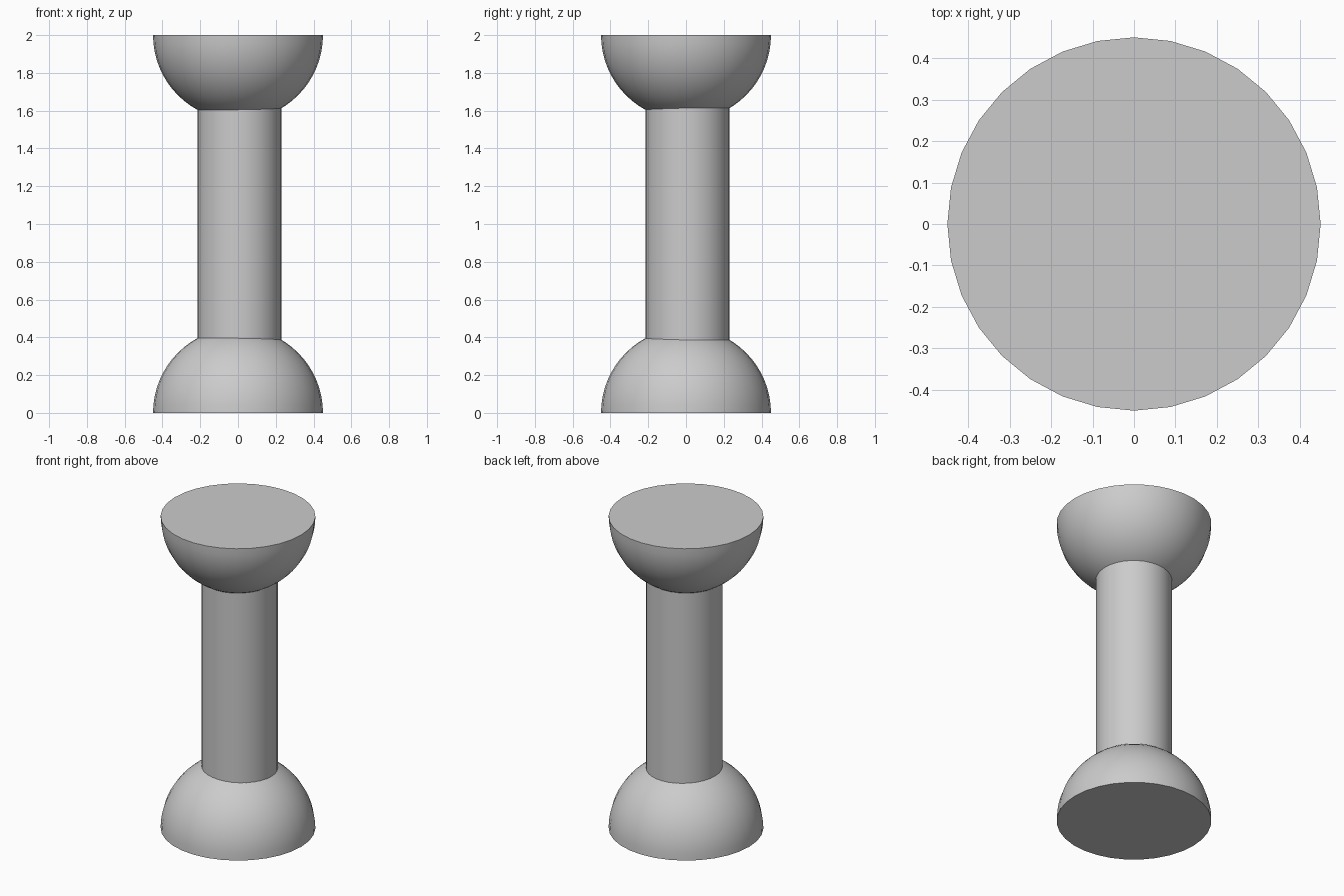
import bpy, bmesh
from math import radians
from mathutils import Matrix, Vector

cube = bpy.data.objects.get("Cube")
if cube:
    bpy.data.objects.remove(cube, do_unlink=True)

HEIGHT, BELL_RADIUS, BAR_RADIUS = 2.0, 0.45, 0.222

grey = bpy.data.materials.new("plain grey")
grey.use_nodes = True
colour = (0.6, 0.6, 0.6, 1)
grey.diffuse_color = colour
grey.node_tree.nodes["Principled BSDF"].inputs["Base Color"].default_value = colour


def add_part(name, bm):
    bmesh.ops.recalc_face_normals(bm, faces=bm.faces)
    mesh = bpy.data.meshes.new(name)
    bm.to_mesh(mesh)
    bm.free()
    mesh.materials.append(grey)
    part = bpy.data.objects.new(name, mesh)
    bpy.context.collection.objects.link(part)
    bpy.ops.object.select_all(action='DESELECT')
    part.select_set(True)
    bpy.context.view_layer.objects.active = part
    bpy.ops.object.shade_smooth_by_angle(angle=radians(30))
    return part


def half_ball(name, base_z, direction):
    # Sphere cut at its equator, capped flat, dome pointing along direction
    bm = bmesh.new()
    bmesh.ops.create_uvsphere(bm, u_segments=32, v_segments=32, radius=BELL_RADIUS)
    geom = bm.verts[:] + bm.edges[:] + bm.faces[:]
    bmesh.ops.bisect_plane(bm, geom=geom, dist=1e-5, plane_co=(0, 0, 0),
                           plane_no=(0, 0, -direction), clear_outer=True)
    rim = [e for e in bm.edges if e.is_boundary]
    bmesh.ops.contextual_create(bm, geom=rim)
    bmesh.ops.translate(bm, verts=bm.verts, vec=Vector((0, 0, base_z)))
    return add_part(name, bm)


# Flat-ended half balls at both ends
half_ball("bottom_bell", 0, 1)
half_ball("top_bell", HEIGHT, -1)

# Slightly off-centre bar, its ends buried in the bells
bm = bmesh.new()
bmesh.ops.create_cone(bm, cap_ends=True, segments=32, radius1=BAR_RADIUS,
                      radius2=BAR_RADIUS, depth=1.4,
                      matrix=Matrix.Translation((0.007, 0.007, HEIGHT / 2)))
add_part("bar", bm)
